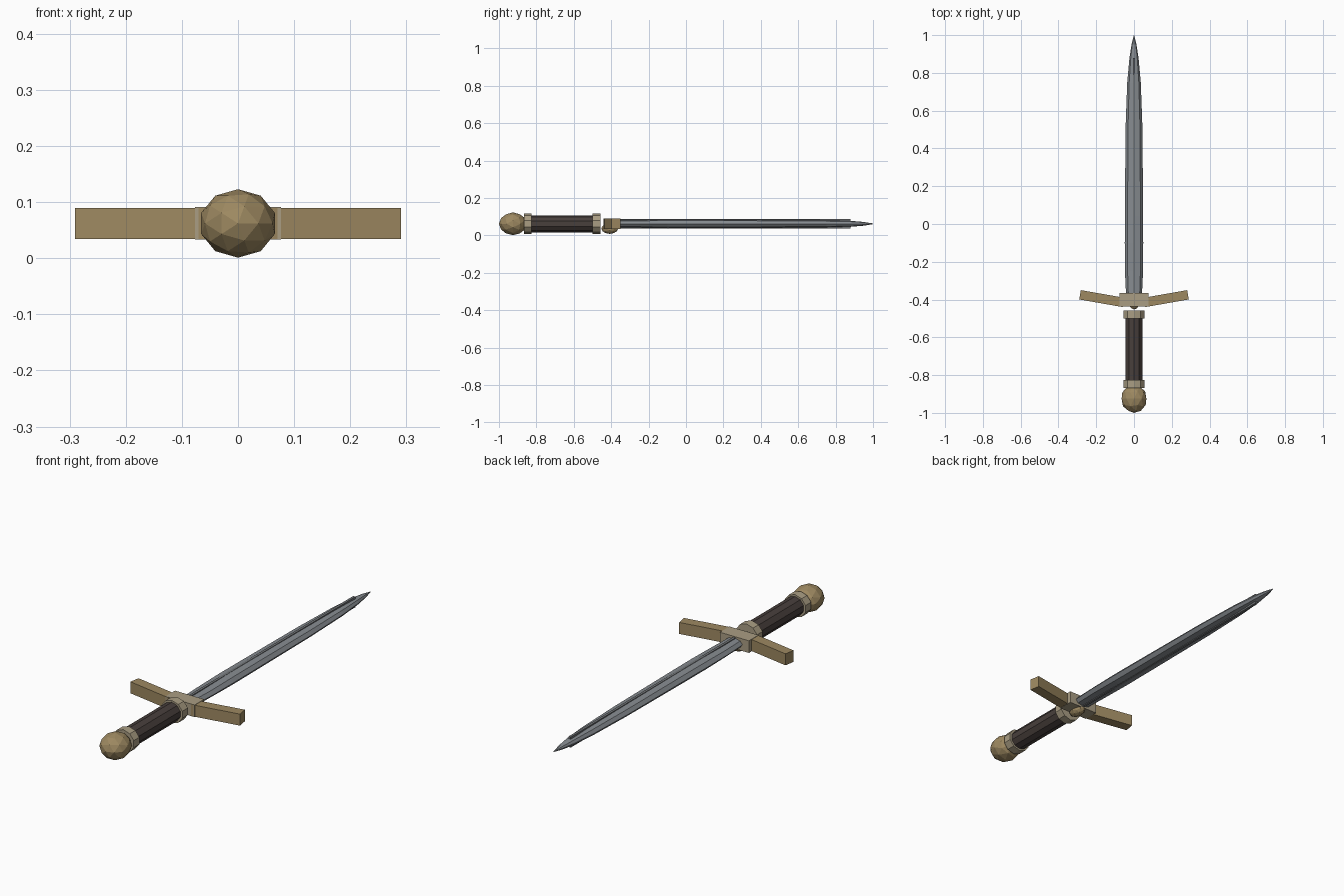
import bpy, bmesh, math
from mathutils import Matrix, Vector

if "Cube" in bpy.data.objects:
    bpy.data.objects.remove(bpy.data.objects["Cube"])

ZC = 0.062  # height of the sword's long axis


def material(name, rgb):
    m = bpy.data.materials.new(name)
    m.diffuse_color = (*rgb, 1)
    m.use_nodes = True
    m.node_tree.nodes["Principled BSDF"].inputs["Base Color"].default_value = m.diffuse_color
    return m


STEEL = material("steel", (0.24, 0.26, 0.28))
DARK = material("dark_steel", (0.17, 0.18, 0.19))
BRASS = material("brass", (0.34, 0.25, 0.12))
PALE = material("pale_brass", (0.40, 0.34, 0.23))
LEATHER = material("leather", (0.065, 0.05, 0.045))


def finish(name, bm, mat):
    bmesh.ops.recalc_face_normals(bm, faces=bm.faces)
    me = bpy.data.meshes.new(name)
    bm.to_mesh(me)
    bm.free()
    me.materials.append(mat)
    ob = bpy.data.objects.new(name, me)
    bpy.context.collection.objects.link(ob)
    return ob


def loft(name, rings, sides, mat, phase=0.0):
    """Skin elliptical rings (y, x radius, z radius) along y."""
    bm = bmesh.new()
    loops = []
    for y, rx, rz in rings:
        loops.append([bm.verts.new((rx * math.cos(a), y, ZC + rz * math.sin(a)))
                      for a in (phase + 2 * math.pi * i / sides for i in range(sides))])
    for a, b in zip(loops, loops[1:]):
        for i in range(sides):
            j = (i + 1) % sides
            bm.faces.new((a[i], a[j], b[j], b[i]))
    bm.faces.new(loops[0])
    bm.faces.new(loops[-1])
    bmesh.ops.remove_doubles(bm, verts=bm.verts, dist=1e-5)
    return finish(name, bm, mat)


def ball(name, centre, radii, mat):
    """Low-poly icosphere with its pole along y."""
    bm = bmesh.new()
    bmesh.ops.create_icosphere(bm, subdivisions=2, radius=1,
                               matrix=Matrix.Rotation(math.pi / 2, 4, 'X'))
    bmesh.ops.scale(bm, vec=Vector(radii), verts=bm.verts)
    bmesh.ops.translate(bm, vec=Vector(centre), verts=bm.verts)
    return finish(name, bm, mat)


def box(name, centre, size, mat, angle=0.0):
    bm = bmesh.new()
    bmesh.ops.create_cube(bm, size=1, matrix=Matrix.Translation(centre)
                          @ Matrix.Rotation(angle, 4, 'Z') @ Matrix.Diagonal((*size, 1)))
    return finish(name, bm, mat)


# Blade: flattened octagonal section tapering to a point
loft("blade", [(-0.40, 0.041, 0.022), (-0.25, 0.048, 0.022), (-0.1, 0.049, 0.025),
               (0.04, 0.048, 0.025), (0.5, 0.045, 0.0225), (0.75, 0.036, 0.020),
               (0.88, 0.024, 0.016), (0.95, 0.013, 0.010), (1.0, 0.0008, 0.002)], 8, STEEL)
# Narrow central rib
box("blade_rib", (0, 0.25, ZC), (0.012, 1.26, 0.050), DARK)

# Guard: central block with two arms swept toward the blade
box("guard_block", (0, -0.402, ZC), (0.154, 0.072, 0.058), PALE)
sweep = math.radians(10)
for side, label in ((1, "right"), (-1, "left")):
    box("guard_arm_" + label, (side * 0.1705, -0.395, ZC), (0.234, 0.05, 0.055),
        BRASS, side * sweep)
# Boss under the guard
ball("guard_boss", (0, -0.408, 0.036), (0.03, 0.045, 0.028), BRASS)

# Grip with a collar at each end
ph = math.pi / 2
loft("grip", [(-0.84, 0.047, 0.0455), (-0.48, 0.047, 0.0455)], 10, LEATHER, ph)
for y, label in ((-0.479, "upper"), (-0.846, "lower")):
    loft("collar_" + label, [(y - 0.021, 0.058, 0.054), (y + 0.021, 0.058, 0.054)], 10, PALE, ph)

# Pommel
ball("pommel", (0, -0.925, ZC), (0.069, 0.075, 0.061), BRASS)
